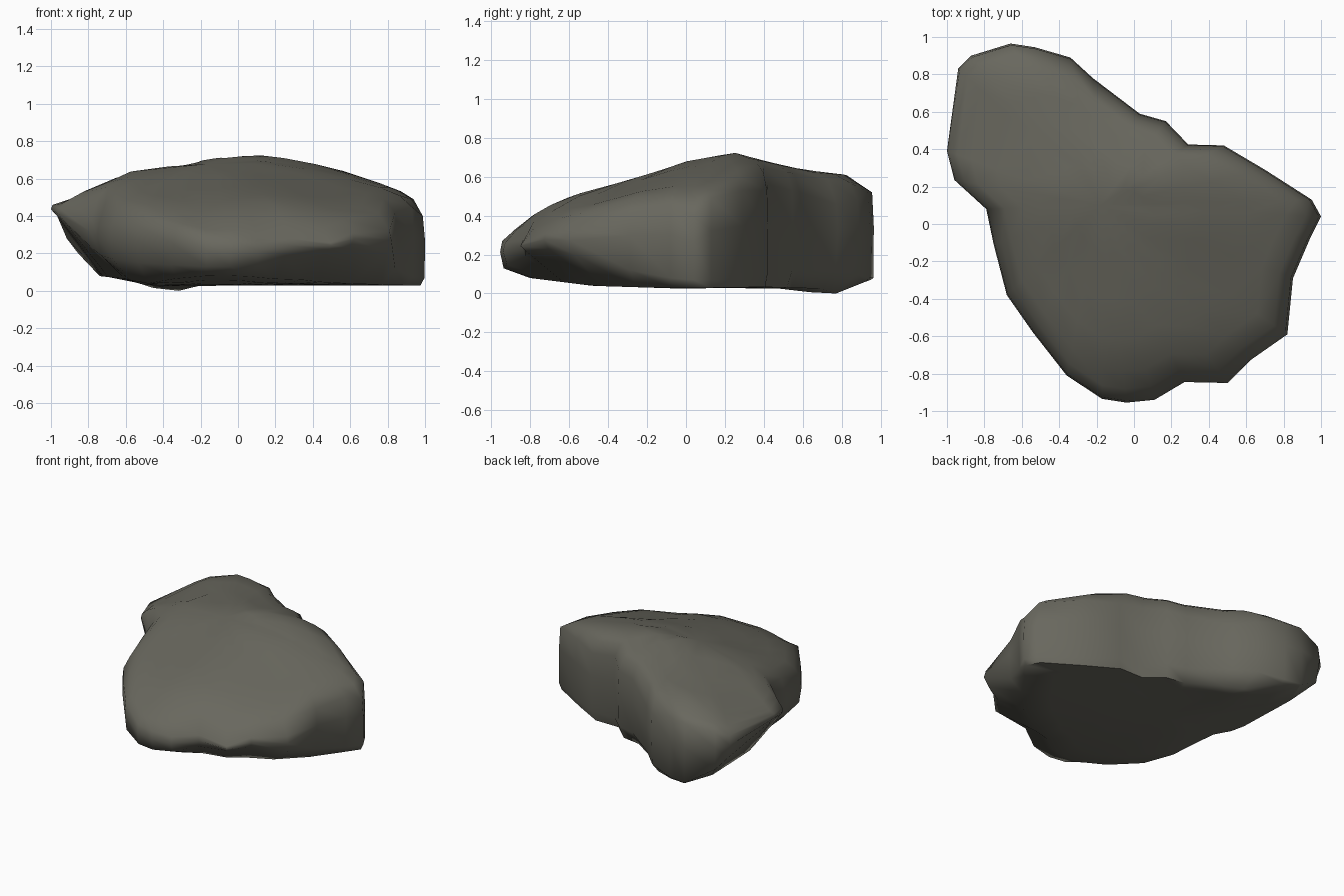
import bpy, bmesh, math
from mathutils import Vector

if "Cube" in bpy.data.objects:
    bpy.data.objects.remove(bpy.data.objects["Cube"])

# Plan outline: x, y, underside edge z, wall top z, footprint scale
RIM = [
    (-0.94, 0.83, .28, .45, .73), (-0.87, 0.90, .20, .48, .81), (-0.66, 0.965, .08, .52, .98),
    (-0.53, 0.945, .08, .52, .97), (-0.34, 0.89, .10, .48, .85), (-0.22, 0.78, .12, .46, .86),
    (0.03, 0.59, .12, .52, .90), (0.17, 0.55, .12, .53, .93), (0.29, 0.425, .10, .56, .95),
    (0.48, 0.42, .10, .53, .96), (0.70, 0.29, .08, .53, .97), (0.95, 0.13, .07, .49, .98),
    (1.0, 0.04, .07, .40, .98), (0.94, -0.08, .08, .45, .96), (0.85, -0.29, .12, .42, .92),
    (0.82, -0.59, .20, .32, .78), (0.62, -0.73, .23, .31, .77), (0.50, -0.85, .22, .26, .77),
    (0.27, -0.845, .19, .28, .82), (0.11, -0.94, .15, .26, .84), (-0.04, -0.955, .13, .27, .86),
    (-0.17, -0.935, .13, .28, .87), (-0.36, -0.81, .14, .34, .86), (-0.54, -0.58, .15, .35, .84),
    (-0.68, -0.38, .17, .35, .80), (-0.75, -0.11, .19, .35, .75), (-0.79, 0.08, .22, .38, .73),
    (-0.96, 0.235, .37, .44, .66), (-1.0, 0.39, .40, .46, .66),
]
TOP_X = [(-1, .46), (-.8, .54), (-.58, .63), (-.4, .66), (-.06, .715), (.23, .715), (.6, .63), (.9, .54), (1, .48)]
TOP_Y = [(-.96, .28), (-.85, .36), (-.7, .45), (-.55, .505), (-.2, .60), (0, .67), (.25, .715),
         (.4, .675), (.68, .62), (.82, .61), (.96, .53)]
BASE_Y = [(-.96, .13), (-.8, .08), (-.48, .04), (0, .025), (.4, .035), (.7, 0), (.77, 0), (.88, .05), (.96, .07)]
BASE_X = [(-.75, .08), (-.6, .065), (-.5, .03), (-.4, 0), (-.3, 0), (-.2, .03)]
CENTRE = Vector((-0.18, 0.1))


def interp(pts, v):
    if v <= pts[0][0]:
        return pts[0][1]
    for (a, p), (b, q) in zip(pts, pts[1:]):
        if v <= b:
            return p + (q - p) * (v - a) / (b - a)
    return pts[-1][1]


def top(x, y):
    # sloping crown in front, rounder lobe at the back, fuller right shoulder
    g, h = interp(TOP_X, x), interp(TOP_Y, y)
    w = min(max((y - .25) / .35, (x - .45) / .65, 0), 1)
    return (g + h - .71) * (1 - w) + min(g, h) * w + .004


def base(x, y):
    return max(interp(BASE_Y, y), interp(BASE_X, x))


bm = bmesh.new()


def ring(scale, height):
    verts = []
    for r in RIM:
        p = CENTRE + (Vector(r[:2]) - CENTRE) * scale(r)
        verts.append(bm.verts.new((p.x, p.y, height(r, p))))
    return verts


def upper(t, mix):
    return ring(lambda r: t, lambda r, p: r[3] + (max(top(p.x, p.y), r[3]) - r[3]) * mix)


# Rings from the underside, over the wall, to the crown
rings = [
    ring(lambda r: r[4] * .45, lambda r, p: base(p.x, p.y)),
    ring(lambda r: r[4] * .8, lambda r, p: base(p.x, p.y)),
    ring(lambda r: r[4], lambda r, p: base(p.x, p.y)),
    ring(lambda r: 1 - (1 - r[4]) * .12, lambda r, p: r[2]),
    ring(lambda r: 1, lambda r, p: r[3] * .6 + r[2] * .4),
    ring(lambda r: .99, lambda r, p: r[3]),
    upper(.93, .75), upper(.84, .97), upper(.68, 1), upper(.48, 1), upper(.25, 1),
]
n = len(RIM)
for lo, hi in zip(rings, rings[1:]):
    for i in range(n):
        j = (i + 1) % n
        bm.faces.new((lo[i], lo[j], hi[j], hi[i]))
for loop, z in ((rings[0], base(*CENTRE)), (rings[-1], top(*CENTRE))):
    c = bm.verts.new((CENTRE.x, CENTRE.y, z))
    for i in range(n):
        bm.faces.new((loop[i], loop[(i + 1) % n], c))
bmesh.ops.recalc_face_normals(bm, faces=bm.faces)
low = min(v.co.z for v in bm.verts)
bmesh.ops.translate(bm, verts=bm.verts, vec=(0, 0, -low))

# Boulder object
mesh = bpy.data.meshes.new("boulder")
bm.to_mesh(mesh)
bm.free()
boulder = bpy.data.objects.new("boulder", mesh)
bpy.context.collection.objects.link(boulder)
stone = bpy.data.materials.new("dark grey stone")
stone.diffuse_color = (0.14, 0.137, 0.112, 1)
stone.use_nodes = True
stone.node_tree.nodes["Principled BSDF"].inputs["Base Color"].default_value = stone.diffuse_color
mesh.materials.append(stone)
bpy.context.view_layer.objects.active = boulder
boulder.select_set(True)
bpy.ops.object.shade_smooth_by_angle(angle=math.radians(60))
